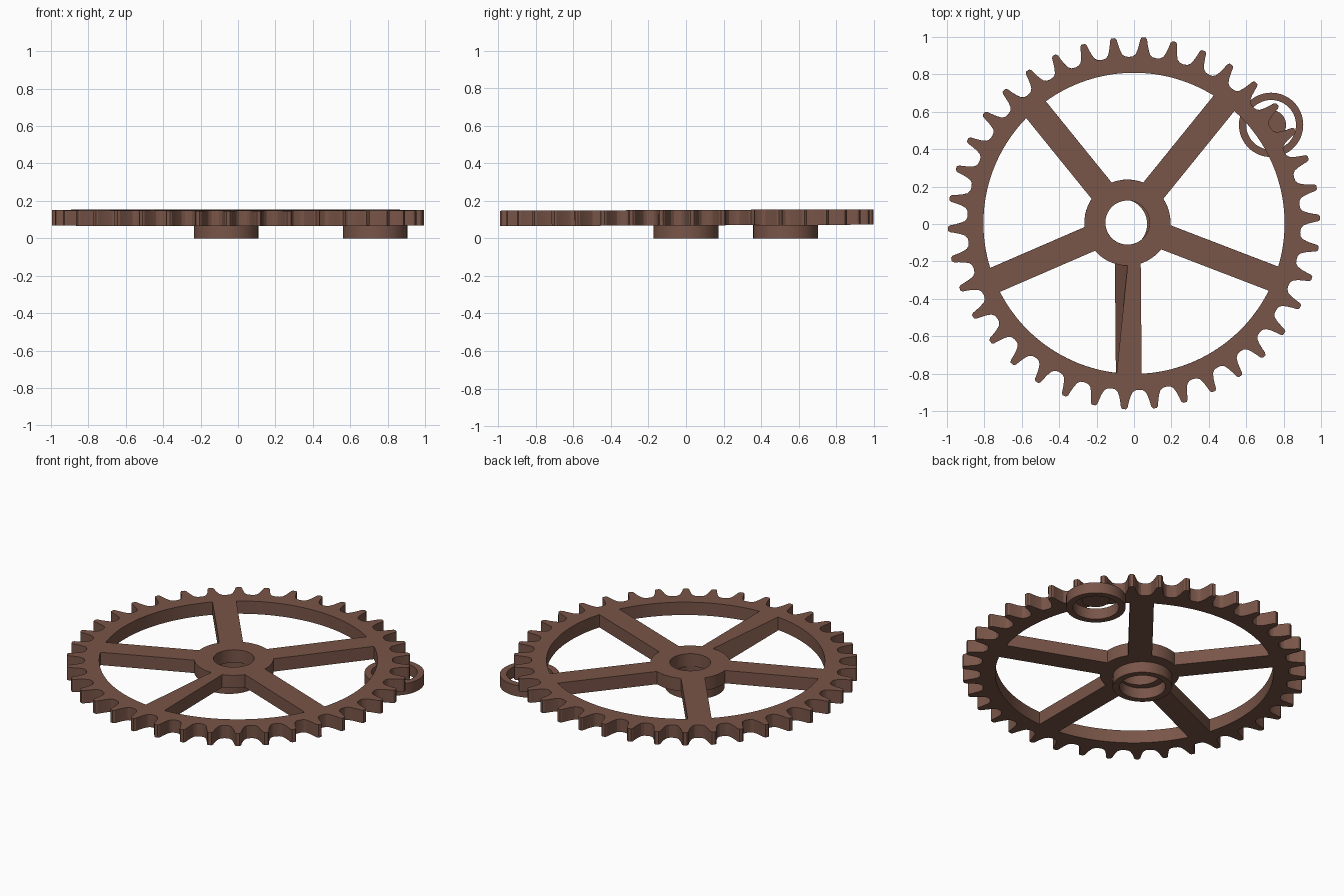
import bpy, bmesh, math
from mathutils import Matrix, Vector

old = bpy.data.objects.get("Cube")
if old:
    bpy.data.objects.remove(old, do_unlink=True)

brown = bpy.data.materials.new("brown")
brown.use_nodes = True
colour = (0.191, 0.091, 0.065, 1)
brown.diffuse_color = colour
brown.node_tree.nodes["Principled BSDF"].inputs["Base Color"].default_value = colour

LOW, HIGH = 0.069, 0.151      # wheel thickness
HUB = Vector((-0.035, 0.008, 0))
TILT = Matrix.Rotation(0.004, 4, "X")


def finish(name, bm, matrix=None):
    bmesh.ops.recalc_face_normals(bm, faces=bm.faces)
    mesh = bpy.data.meshes.new(name)
    bm.to_mesh(mesh)
    bm.free()
    mesh.materials.append(brown)
    obj = bpy.data.objects.new(name, mesh)
    bpy.context.collection.objects.link(obj)
    if matrix:
        obj.matrix_world = matrix
    bpy.ops.object.select_all(action="DESELECT")
    obj.select_set(True)
    bpy.context.view_layer.objects.active = obj
    bpy.ops.object.shade_smooth_by_angle(angle=math.radians(25))
    return obj


def annulus(name, outer, inner, low, high, centre=(0, 0, 0), matrix=None):
    """Flat ring: outer is a list of (angle, radius), inner is one radius."""
    bm = bmesh.new()
    loops = []
    for z in (low, high):
        for use_outer in (True, False):
            loops.append([bm.verts.new((centre[0] + (r if use_outer else inner) * math.cos(a),
                                        centre[1] + (r if use_outer else inner) * math.sin(a), z))
                          for a, r in outer])
    lo_out, lo_in, hi_out, hi_in = loops
    for a, b in ((lo_out, hi_out), (hi_out, hi_in), (hi_in, lo_in), (lo_in, lo_out)):
        for i in range(len(outer)):
            j = (i + 1) % len(outer)
            bm.faces.new((a[i], a[j], b[j], b[i]))
    return finish(name, bm, matrix)


def circle(radius, sides=64):
    return [(math.tau * i / sides, radius) for i in range(sides)]


# Toothed rim: each tooth is a half profile mirrored about its tip
TEETH = 38
half = [(0.06, 0.995), (0.11, 0.985), (0.14, 0.96), (0.19, 0.93), (0.26, 0.905), (0.36, 0.893)]
tooth = [(-t, r) for t, r in reversed(half)] + half + [(0.5, 0.89)]
step = math.tau / TEETH
outline = [(math.radians(1.7) + step * (i + t), r) for i in range(TEETH) for t, r in tooth]
annulus("toothed_rim", outline, 0.805, LOW, HIGH, (0, 0.004, 0), TILT)

# Hub
annulus("hub", circle(0.23), 0.118, LOW, HIGH, HUB, TILT)


def spoke(name, degrees, cut=0.0):
    """Straight bar; cut slants one side in towards the hub."""
    bm = bmesh.new()
    bmesh.ops.create_cube(bm, size=1)
    start, end, width = 0.21, 0.84, 0.138
    for v in bm.verts:
        near, upper, side = v.co.x < 0, v.co.z > 0, v.co.y
        y = side * width
        if near and upper and side < 0:
            y += cut
        v.co = (start if near else end, y, HIGH if upper else LOW)
    turn = Matrix.Translation(HUB) @ Matrix.Rotation(math.radians(degrees), 4, "Z")
    bmesh.ops.transform(bm, matrix=turn, verts=bm.verts)
    finish(name, bm, TILT)


# Spokes
for number, angle in enumerate((51, 129, 203.4, 339)):
    spoke(f"spoke_{number + 1}", angle)
spoke("slanted_spoke", 270.5, cut=0.07)

# Bearing rings under the wheel
annulus("hub_bearing", circle(0.172), 0.133, 0, LOW + 0.001, (-0.063, 0, 0))
annulus("side_bearing", circle(0.172), 0.133, 0, LOW + 0.001, (0.733, 0.53, 0))

# Small disc inside the side bearing
bm = bmesh.new()
bmesh.ops.create_cone(bm, cap_ends=True, segments=32, radius1=0.08, radius2=0.08, depth=0.02)
bmesh.ops.translate(bm, vec=(0.733, 0.53, 0.06), verts=bm.verts)
finish("bearing_disc", bm)
